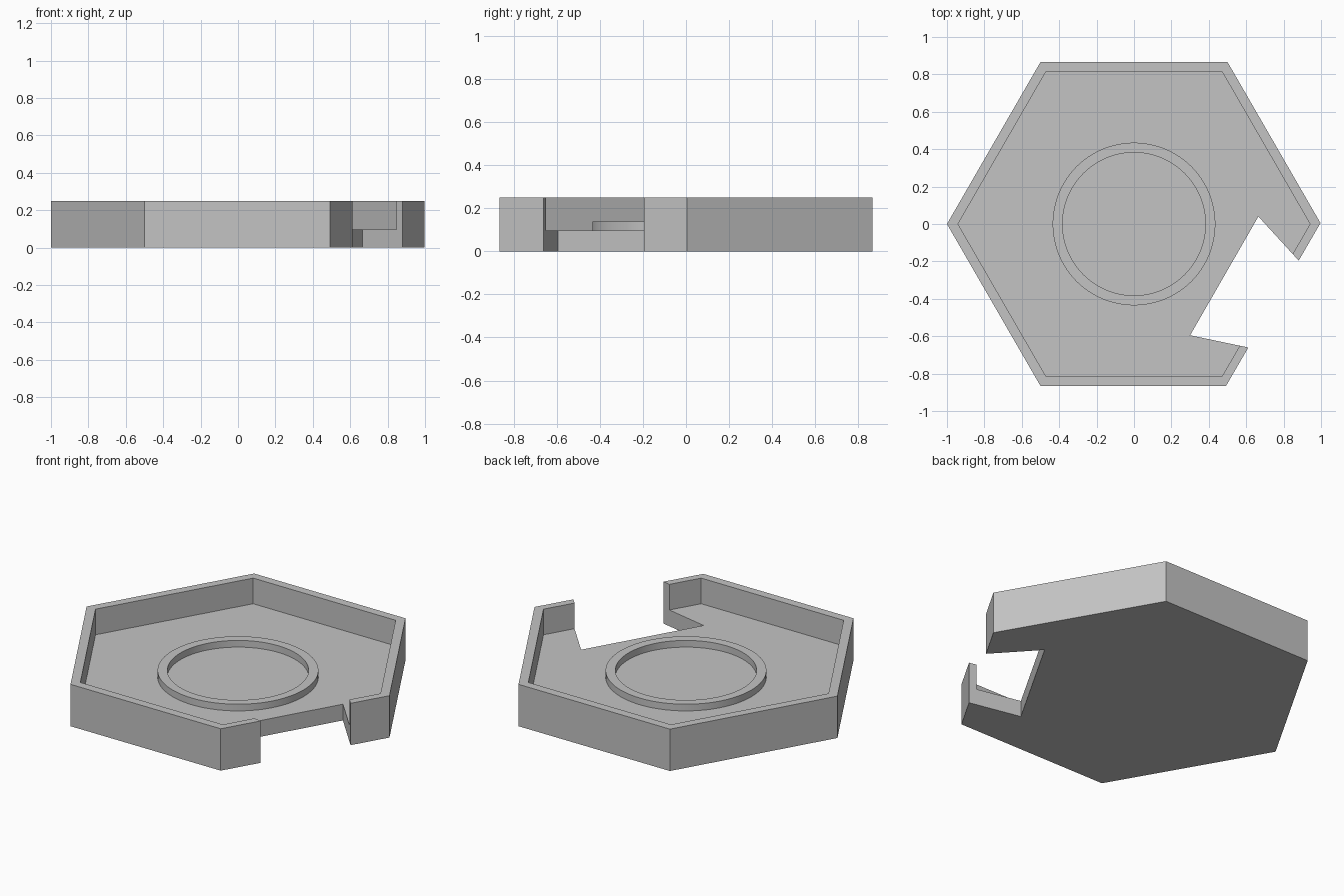
import bpy
import bmesh
import math

old = bpy.data.objects.get("Cube")
if old:
    bpy.data.objects.remove(old, do_unlink=True)

HEIGHT, FLOOR, RING_TOP = 0.25, 0.097, 0.137

grey = bpy.data.materials.new("plain grey")
grey.use_nodes = True
grey.diffuse_color = (0.55, 0.55, 0.55, 1)
grey.node_tree.nodes["Principled BSDF"].inputs["Base Color"].default_value = (0.55, 0.55, 0.55, 1)


def prism(name, outline, z0, z1):
    """Extrude a flat outline from z0 up to z1."""
    bm = bmesh.new()
    base = bm.faces.new([bm.verts.new((x, y, z0)) for x, y in outline])
    top = bmesh.ops.extrude_face_region(bm, geom=[base])["geom"]
    bmesh.ops.translate(bm, vec=(0, 0, z1 - z0),
                        verts=[v for v in top if isinstance(v, bmesh.types.BMVert)])
    bmesh.ops.recalc_face_normals(bm, faces=bm.faces)
    mesh = bpy.data.meshes.new(name)
    bm.to_mesh(mesh)
    bm.free()
    mesh.materials.append(grey)
    obj = bpy.data.objects.new(name, mesh)
    bpy.context.collection.objects.link(obj)
    return obj


def polygon(radius, sides):
    return [(radius * math.cos(math.tau * i / sides), radius * math.sin(math.tau * i / sides))
            for i in range(sides)]


def subtract(target, cutter):
    """Cut one solid out of another, then discard the cutter."""
    cutter.hide_render = True
    mod = target.modifiers.new("cut", 'BOOLEAN')
    mod.operation = 'DIFFERENCE'
    mod.solver = 'EXACT'
    mod.object = cutter
    bpy.context.view_layer.objects.active = target
    bpy.ops.object.modifier_apply(modifier=mod.name)
    bpy.data.objects.remove(cutter, do_unlink=True)


# Hexagonal tray, its lower right side set in slightly
outer = polygon(1, 6)
outer[0], outer[5] = (0.997, 0.005), (0.492, -0.866)
tray = prism("tray", outer, 0, HEIGHT)
subtract(tray, prism("hollow_cutter", polygon(0.941, 6), FLOOR, HEIGHT + 0.1))

# Flared notch through the wall and floor, continued past the outer side
notch = [(0.30, -0.595), (0.92, -0.725), (1.095, -0.43), (0.665, 0.04)]
subtract(tray, prism("notch_cutter", notch, -0.1, HEIGHT + 0.1))

# Round raised rim in the middle of the floor
rim = prism("round_rim", polygon(0.435, 96), FLOOR - 0.01, RING_TOP)
subtract(rim, prism("rim_cutter", polygon(0.382, 96), FLOOR - 0.1, RING_TOP + 0.1))
bpy.ops.object.select_all(action='DESELECT')
rim.select_set(True)
bpy.context.view_layer.objects.active = rim
bpy.ops.object.shade_smooth_by_angle(angle=math.radians(30))
